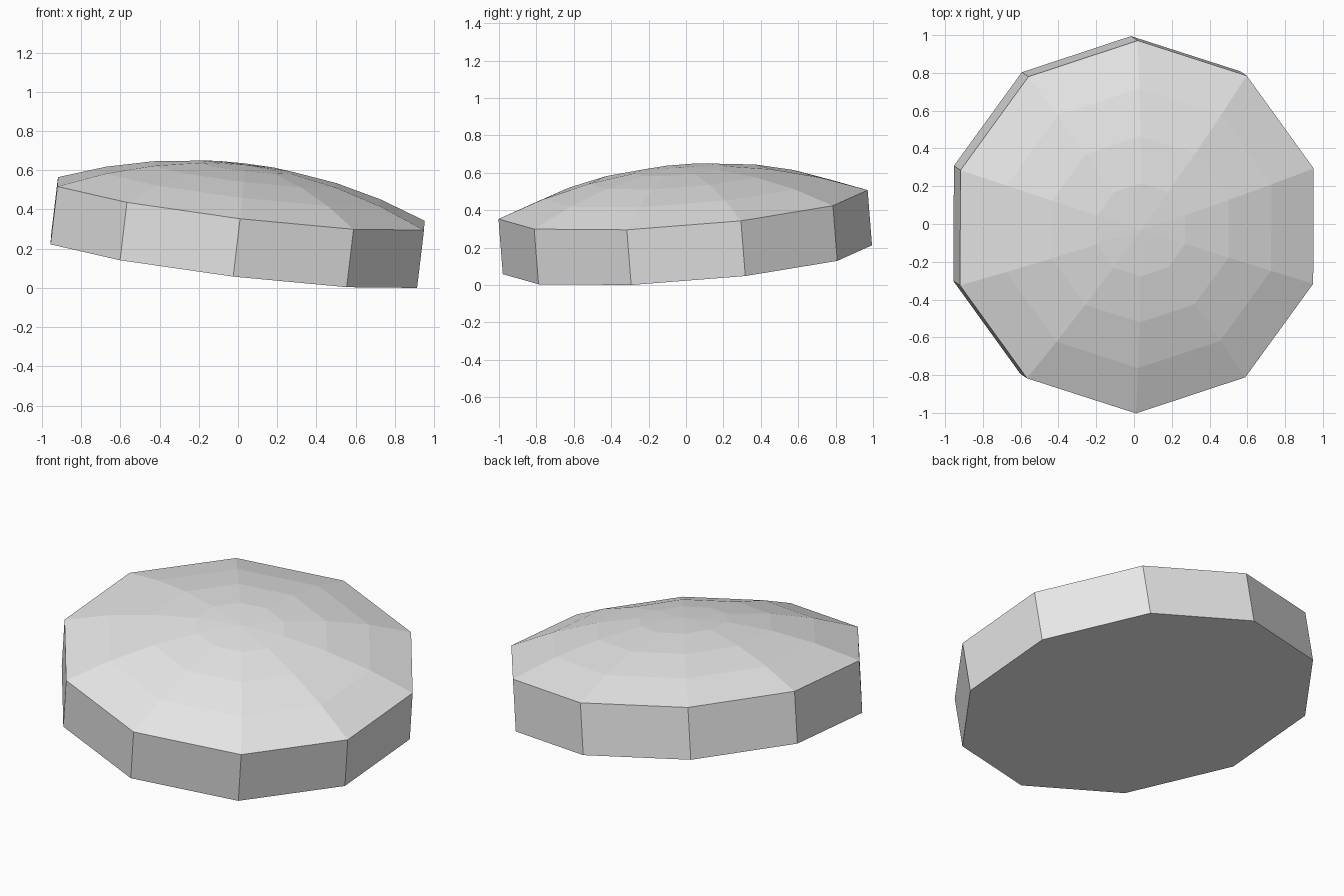
import bpy, bmesh, math
from mathutils import Matrix, Vector

cube = bpy.data.objects.get("Cube")
if cube:
    bpy.data.objects.remove(cube, do_unlink=True)

SIDES = 10
RADIUS = 0.99
WALL = 0.298
DOME = 0.2

# Plain grey material
grey = bpy.data.materials.new("light_grey")
grey.use_nodes = True
grey.diffuse_color = (0.8, 0.8, 0.8, 1)
grey.node_tree.nodes["Principled BSDF"].inputs["Base Color"].default_value = (0.8, 0.8, 0.8, 1)

bm = bmesh.new()


def ring(radius, height):
    """Ten-sided ring of vertices with a corner on the y axis."""
    angles = [math.pi / 2 + math.tau * i / SIDES for i in range(SIDES)]
    return [bm.verts.new((radius * math.cos(a), radius * math.sin(a), height)) for a in angles]


# Flat base, upright wall, then shallow dome rings
rings = [ring(RADIUS, 0)]
for t in (1, 0.75, 0.5, 0.25):
    rings.append(ring(RADIUS * t, WALL + DOME * (1 - t * t)))
apex = bm.verts.new((0, 0, WALL + DOME))

bm.faces.new(list(reversed(rings[0])))
for i in range(SIDES):
    j = (i + 1) % SIDES
    for low, high in zip(rings, rings[1:]):
        bm.faces.new((low[i], low[j], high[j], high[i]))
    bm.faces.new((rings[-1][i], rings[-1][j], apex))

# Lean the whole disc and rest its lowest corner on the ground
axis = Vector((0.118, -0.078, 0.99)).normalized()
tilt = Vector((0, 0, 1)).rotation_difference(axis).to_matrix().to_4x4()
bm.transform(Matrix.Translation((-0.02, 0.0075, 0)) @ tilt)
lowest = min(v.co.z for v in bm.verts)
bmesh.ops.translate(bm, verts=bm.verts, vec=(0, 0, -lowest))
bmesh.ops.recalc_face_normals(bm, faces=bm.faces)

mesh = bpy.data.meshes.new("domed_disc")
bm.to_mesh(mesh)
bm.free()
mesh.materials.append(grey)
disc = bpy.data.objects.new("domed_disc", mesh)
bpy.context.collection.objects.link(disc)
